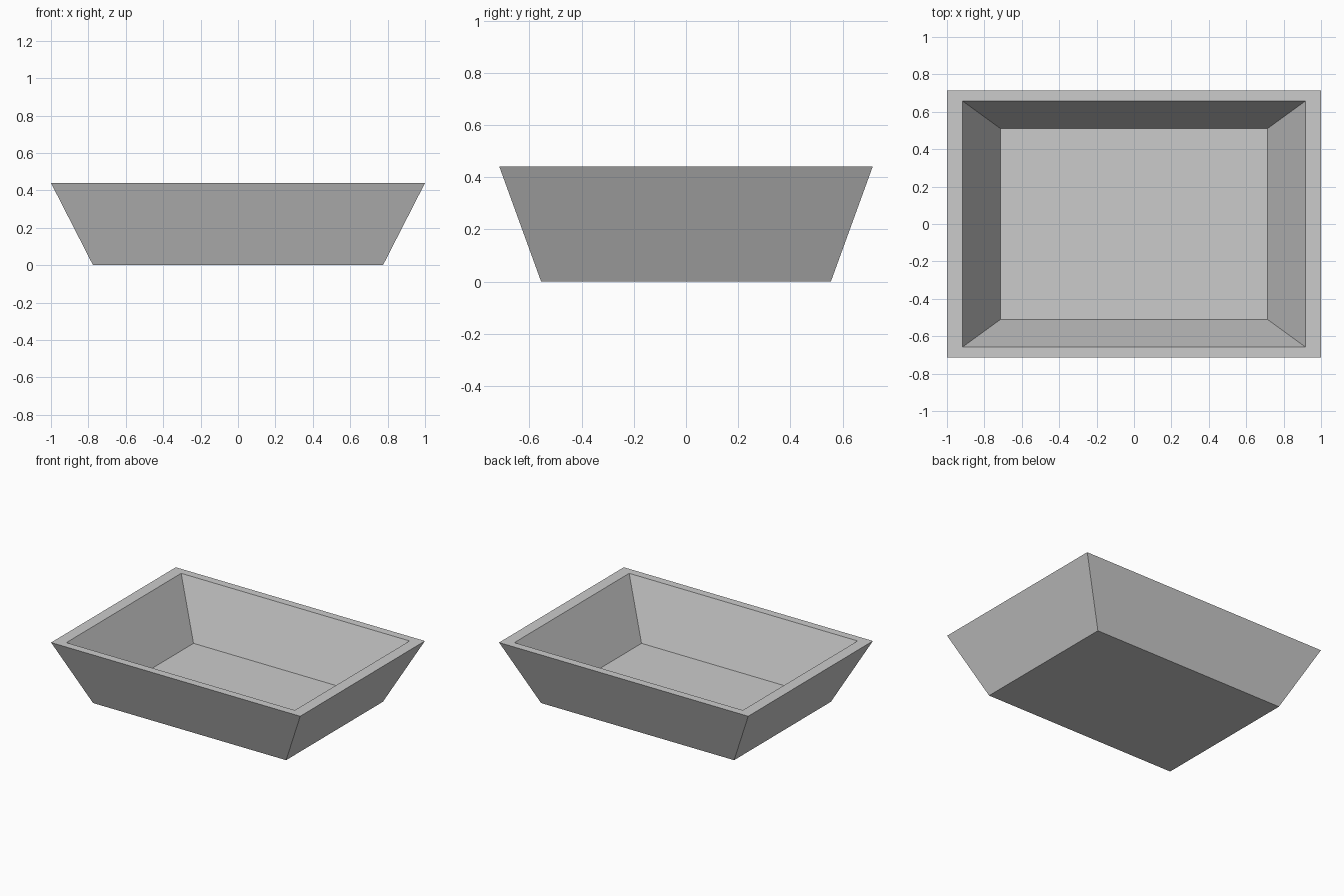
import bpy
import bmesh

# Remove the default object
cube = bpy.data.objects.get("Cube")
if cube:
    bpy.data.objects.remove(cube, do_unlink=True)

# Single plain grey
grey = bpy.data.materials.new("light grey")
grey.use_nodes = True
colour = (0.6, 0.6, 0.6, 1.0)
grey.diffuse_color = colour
grey.node_tree.nodes["Principled BSDF"].inputs["Base Color"].default_value = colour


def rectangle(bm, half_x, half_y, z):
    """Four corners, anticlockwise from above."""
    signs = ((-1, -1), (1, -1), (1, 1), (-1, 1))
    return [bm.verts.new((sx * half_x, sy * half_y, z)) for sx, sy in signs]


# Tray: rectangular loops from the underside, over the rim, to the inner floor
bm = bmesh.new()
profile = [
    (0.775, 0.555, 0.0),    # underside
    (1.0, 0.715, 0.44),     # outer rim
    (0.917, 0.658, 0.44),   # inner rim
    (0.715, 0.511, 0.042),  # inner floor
]
loops = [rectangle(bm, *p) for p in profile]
for low, high in zip(loops, loops[1:]):
    for i in range(4):
        j = (i + 1) % 4
        bm.faces.new((low[i], low[j], high[j], high[i]))
bm.faces.new(reversed(loops[0]))
bm.faces.new(loops[-1])
bmesh.ops.recalc_face_normals(bm, faces=bm.faces)

mesh = bpy.data.meshes.new("tray")
bm.to_mesh(mesh)
bm.free()
mesh.materials.append(grey)
tray = bpy.data.objects.new("tray", mesh)
bpy.context.collection.objects.link(tray)
